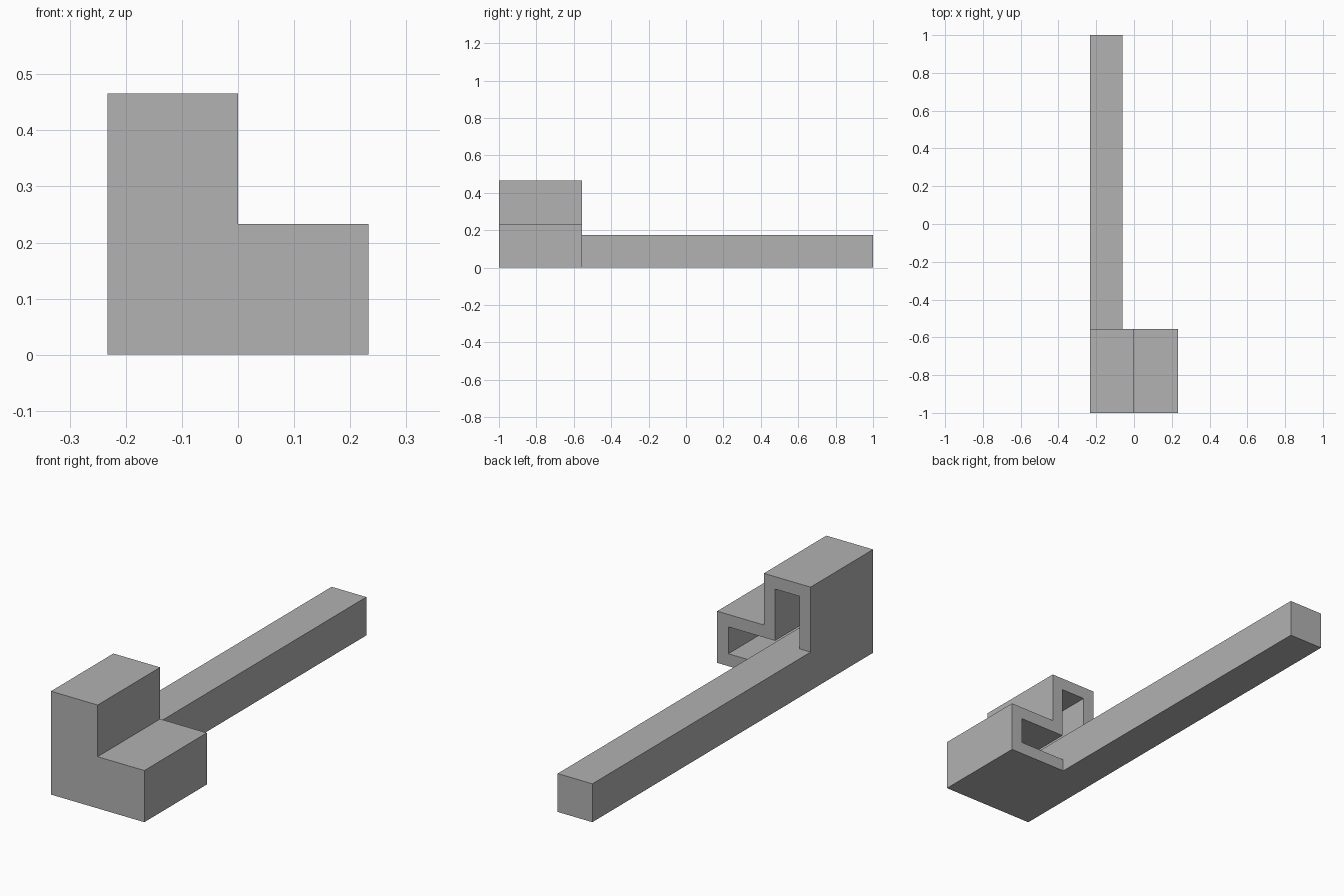
import bpy
import bmesh

if "Cube" in bpy.data.objects:
    bpy.data.objects.remove(bpy.data.objects["Cube"], do_unlink=True)

HALF = 0.233      # half the width of the stepped housing
WALL = 0.056
BAR = 0.173       # side of the square bar
FRONT, BACK, TAIL = -1.0, -0.555, 1.0

grey = bpy.data.materials.new("plain grey")
grey.use_nodes = True
colour = (0.445, 0.445, 0.445, 1)
grey.diffuse_color = colour
grey.node_tree.nodes["Principled BSDF"].inputs["Base Color"].default_value = colour


def prism(name, outline, y0, y1):
    """Extrude an (x, z) outline from y0 to y1."""
    bm = bmesh.new()
    face = bm.faces.new([bm.verts.new((x, y0, z)) for x, z in outline])
    extruded = bmesh.ops.extrude_face_region(bm, geom=[face])["geom"]
    verts = [v for v in extruded if isinstance(v, bmesh.types.BMVert)]
    bmesh.ops.translate(bm, verts=verts, vec=(0, y1 - y0, 0))
    bmesh.ops.recalc_face_normals(bm, faces=bm.faces)
    mesh = bpy.data.meshes.new(name)
    bm.to_mesh(mesh)
    bm.free()
    mesh.materials.append(grey)
    obj = bpy.data.objects.new(name, mesh)
    bpy.context.collection.objects.link(obj)
    return obj


def step_outline(inset):
    """L-shaped section, tall on the -x side, shrunk by inset."""
    left, right = -HALF + inset, HALF - inset
    low, high = HALF - inset, 2 * HALF - inset
    return [(left, inset), (right, inset), (right, low),
            (-inset, low), (-inset, high), (left, high)]


def combine(target, other, operation):
    """Apply a boolean and discard the helper."""
    mod = target.modifiers.new(operation.lower(), "BOOLEAN")
    mod.operation = operation
    mod.solver = "EXACT"
    mod.object = other
    other.hide_render = True
    bpy.context.view_layer.objects.active = target
    bpy.ops.object.modifier_apply(modifier=mod.name)
    bpy.data.objects.remove(other, do_unlink=True)


# Stepped housing, hollow and open at the back
housing = prism("stepped_housing_with_bar", step_outline(0), FRONT, BACK)
cavity = prism("cavity_cutter", step_outline(WALL), FRONT + WALL, BACK + 0.1)
combine(housing, cavity, "DIFFERENCE")

# Long square bar running out of the housing, flush with its side and base
edge = -HALF + BAR
bar = prism("long_bar", [(-HALF, 0), (edge, 0), (edge, BAR), (-HALF, BAR)],
            FRONT + WALL / 2, TAIL)
combine(housing, bar, "UNION")
